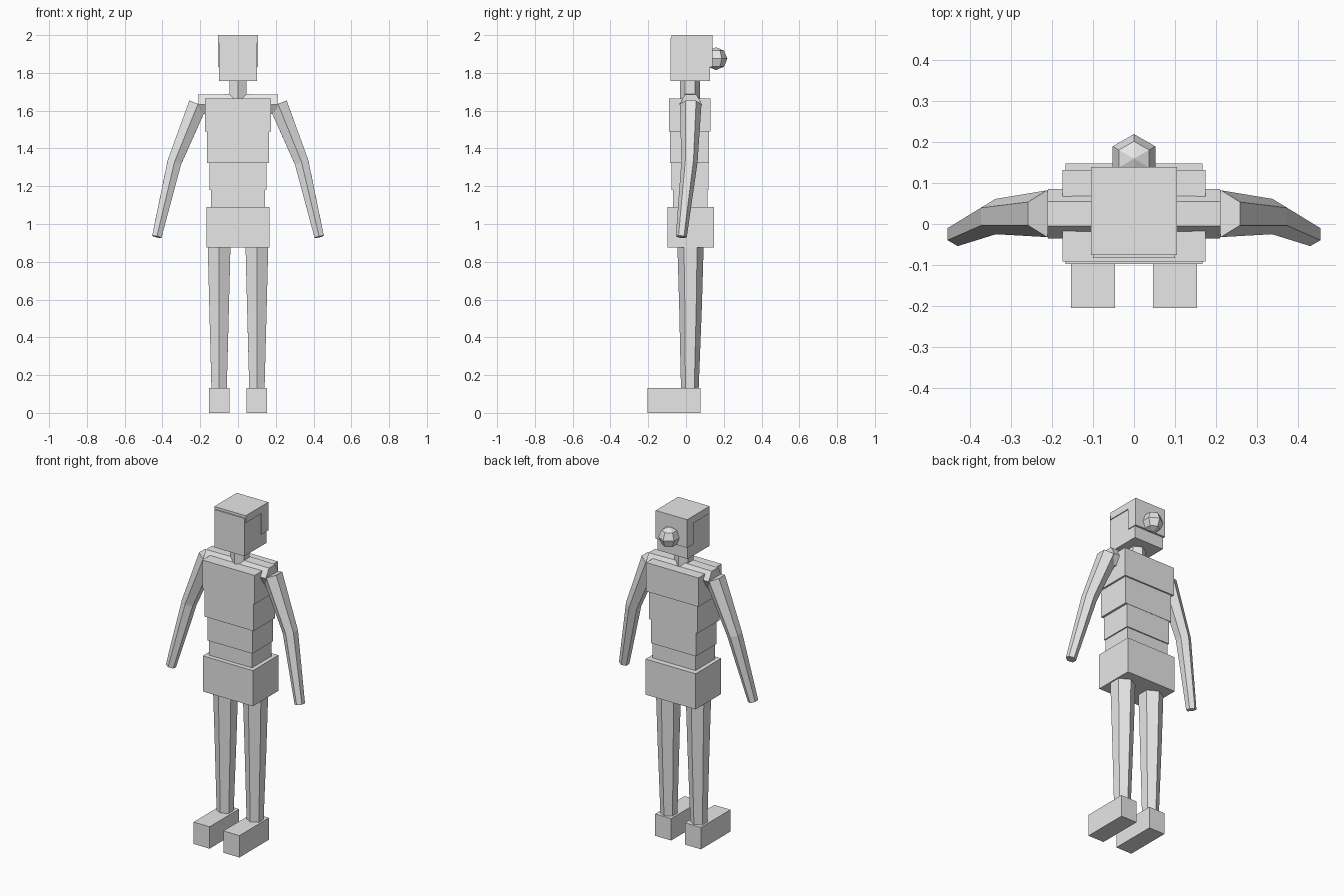
import bpy
import bmesh
import math
from mathutils import Vector

cube = bpy.data.objects.get("Cube")
if cube:
    bpy.data.objects.remove(cube)

grey = bpy.data.materials.new("plain_grey")
grey.use_nodes = True
grey.diffuse_color = (0.8, 0.8, 0.8, 1)
grey.node_tree.nodes["Principled BSDF"].inputs["Base Color"].default_value = (0.8, 0.8, 0.8, 1)


def finish(name, bm):
    bmesh.ops.recalc_face_normals(bm, faces=bm.faces)
    mesh = bpy.data.meshes.new(name)
    bm.to_mesh(mesh)
    bm.free()
    mesh.materials.append(grey)
    obj = bpy.data.objects.new(name, mesh)
    bpy.context.collection.objects.link(obj)
    return obj


def box(name, xs, ys, zs):
    """Box between the given ranges on each axis."""
    bm = bmesh.new()
    bmesh.ops.create_cube(bm, size=1)
    for v in bm.verts:
        v.co = [r[0] if c < 0 else r[1] for c, r in zip(v.co, (xs, ys, zs))]
    return finish(name, bm)


def limb(name, points, radii, sides=6):
    """Six-sided tapering tube along a path, with a corner facing front and back."""
    pts = [Vector(p) for p in points]
    bm = bmesh.new()
    rings = []
    for i, (p, r) in enumerate(zip(pts, radii)):
        d = (pts[min(i + 1, len(pts) - 1)] - pts[max(i - 1, 0)]).normalized()
        u = Vector((0, 1, 0))
        u = (u - d * u.dot(d)).normalized()
        v = d.cross(u)
        angles = [math.tau * k / sides for k in range(sides)]
        rings.append([bm.verts.new(p + r * (u * math.cos(a) + v * math.sin(a))) for a in angles])
    for a, b in zip(rings, rings[1:]):
        for k in range(sides):
            n = (k + 1) % sides
            bm.faces.new((a[k], a[n], b[n], b[k]))
    bm.faces.new(rings[0])
    bm.faces.new(rings[-1])
    return finish(name, bm)


# Torso blocks: half width, depth range, height range
for name, w, ys, zs in (
    ("hips", 0.167, (-0.097, 0.147), (0.875, 1.09)),
    ("lower_waist", 0.143, (-0.07, 0.113), (1.06, 1.2)),
    ("upper_waist", 0.15, (-0.077, 0.12), (1.18, 1.34)),
    ("lower_chest", 0.163, (-0.085, 0.122), (1.323, 1.5)),
    ("upper_chest", 0.174, (-0.091, 0.131), (1.49, 1.664)),
):
    box(name, (-w, w), ys, zs)

# Shoulders and neck
limb("shoulder_bar", [(-0.21, 0.025, 1.633), (0, 0.025, 1.636), (0.21, 0.025, 1.633)], [0.06] * 3)
limb("neck", [(0, 0.021, 1.6), (0, 0.021, 1.8)], [0.052, 0.052])

# Head with a hair shell over the top and back
box("head", (-0.1, 0.1), (-0.083, 0.127), (1.757, 1.985))
box("hair_top", (-0.105, 0.105), (-0.076, 0.139), (1.957, 2.0))
box("hair_back", (-0.105, 0.105), (0.075, 0.139), (1.83, 1.97))

# Hair bun
bm = bmesh.new()
bmesh.ops.create_uvsphere(bm, u_segments=6, v_segments=4, radius=0.06)
bmesh.ops.translate(bm, verts=bm.verts, vec=(0, 0.159, 1.875))
finish("hair_bun", bm)

# Arms, legs and feet
for side, s in (("left", 1), ("right", -1)):
    limb(side + "_arm",
         [(s * 0.212, 0.025, 1.635), (s * 0.337, 0.018, 1.326), (s * 0.43, -0.025, 0.932)],
         [0.057, 0.043, 0.029])
    limb(side + "_leg",
         [(s * 0.1, 0.024, 0.9), (s * 0.1, 0.024, 0.56), (s * 0.1, 0.02, 0.1)],
         [0.07, 0.06, 0.046])
    x = sorted((s * 0.046, s * 0.153))
    box(side + "_foot", x, (-0.205, 0.076), (0, 0.132))
